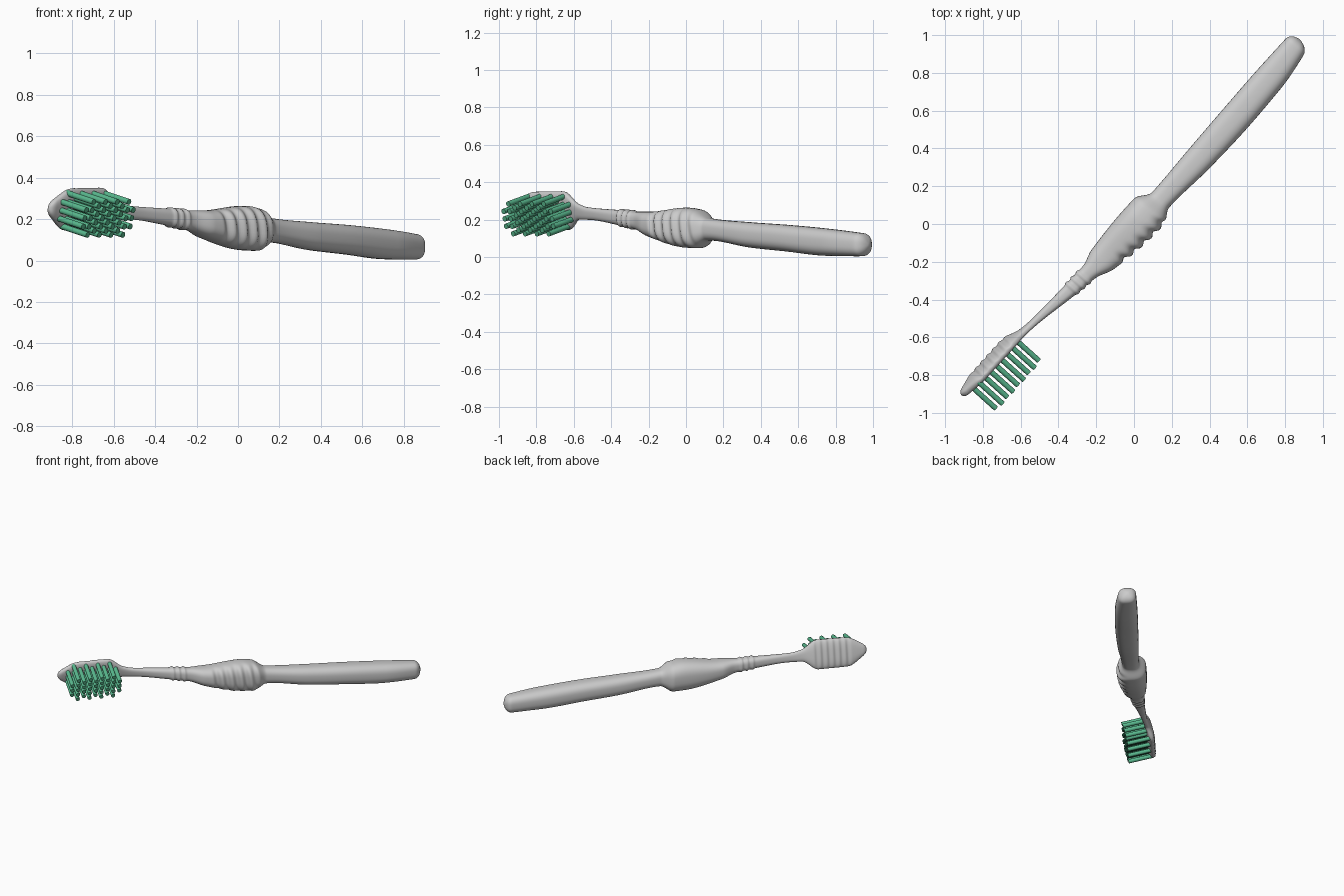
import bpy, bmesh
from math import sin, cos, pi, radians, exp
from mathutils import Vector, Matrix

if "Cube" in bpy.data.objects:
    bpy.data.objects.remove(bpy.data.objects["Cube"])

# Brush frame: E1 runs head to tail, E2 points to the bristle side
A = radians(48)
E1 = Vector((cos(A), sin(A), 0))
E2 = Vector((sin(A), -cos(A), 0))
UP = Vector((0, 0, 1))

# Stations: along, back, front, bottom, top
ST = [
    (-1.27, -.092, -.052, .215, .289),
    (-1.14, -.103, -.047, .143, .351),
    (-.93, -.102, -.045, .142, .354),
    (-.82, -.074, -.036, .200, .285),
    (-.74, -.065, -.026, .199, .265),
    (-.48, -.055, .021, .168, .250),
    (-.35, -.052, .040, .146, .242),
    (-.25, -.076, .080, .110, .242),
    (.02, -.091, .120, .050, .264),
    (.10, -.090, .122, .047, .254),
    (.19, -.041, .080, .088, .207),
    (.50, -.050, .100, .050, .185),
    (.75, -.056, .106, .030, .172),
    (1.05, -.061, .098, .006, .150),
    (1.25, -.060, .072, .004, .130),
    (1.313, -.058, .056, .010, .122),
]


def slopes(c):
    # monotone slopes keep the profile free of overshoot
    d = [(ST[i+1][c] - ST[i][c]) / (ST[i+1][0] - ST[i][0]) for i in range(len(ST)-1)]
    m = [d[0]]
    for a, b in zip(d, d[1:]):
        m.append(2*a*b/(a+b) if a*b > 0 else 0)
    return m + [d[-1]]


SL = [slopes(c) for c in range(1, 5)]


def profile(u):
    i = max(j for j in range(len(ST)-1) if ST[j][0] <= max(u, ST[0][0]))
    h = ST[i+1][0] - ST[i][0]
    t = max(0, (u - ST[i][0]) / h)
    return [(2*t**3-3*t*t+1)*ST[i][c] + (t**3-2*t*t+t)*h*SL[c-1][i]
            + (3*t*t-2*t**3)*ST[i+1][c] + (t**3-t*t)*h*SL[c-1][i+1] for c in range(1, 5)]


def point(u, v, z, dv, dw):
    # the head leans so the bristles aim slightly down
    t = radians(14) * min(1, max(0, (-.5 - u) / .38))
    return E1*u + E2*(v + dv*cos(t) + dw*sin(t)) + UP*(z + dw*cos(t) - dv*sin(t))


def ripple(u, lo, hi, pitch):
    return (cos(2*pi*(u-lo)/pitch) - 1) / 2 if lo < u < hi else 0


def round_end(distance, radius):
    x = 1 - min(1, distance / radius)
    return max(.02, 1 - x*x) ** .5


def finish(name, bm):
    bmesh.ops.recalc_face_normals(bm, faces=bm.faces)
    me = bpy.data.meshes.new(name)
    bm.to_mesh(me)
    bm.free()
    ob = bpy.data.objects.new(name, me)
    bpy.context.collection.objects.link(ob)
    bpy.ops.object.select_all(action='DESELECT')
    ob.select_set(True)
    bpy.context.view_layer.objects.active = ob
    bpy.ops.object.shade_smooth_by_angle(angle=radians(50))
    return ob


# Handle, grip, neck and head as one loft
bm = bmesh.new()
N, K = 48, 320
START, END = -1.285, 1.313
rings = []
for i in range(K + 1):
    u = START + (END - START) * i / K
    b, f, lo, hi = profile(u)
    v, z, hv, hw = (b+f)/2, (lo+hi)/2, (f-b)/2, (hi-lo)/2
    # rounded tip and tail
    cap = round_end(u - START, .03) * round_end(END - u, .045)
    # collar rings on the neck
    ring = sum(exp(-((u + .43 + .04*k)/.010)**2) for k in (-1, 0, 1)) * .008
    hv, hw = hv*cap + ring, hw*cap + ring
    row = []
    for k in range(N):
        c, s = cos(2*pi*k/N), sin(2*pi*k/N)
        dv = hv*abs(c)**.75*(1 if c > 0 else -1)
        dw = hw*abs(s)**.75*(1 if s > 0 else -1)
        # finger ridges on the front of the grip, small ribs on the back of the head
        dv += .018*max(c, 0)**.5*ripple(u + dw*.15, -.20, .14, .068)
        dv -= .008*max(-c, 0)**.5*ripple(u, -1.17, -.90, .045)
        row.append(bm.verts.new(point(u, v, z, dv, dw)))
    rings.append(row)
for p, q in zip(rings, rings[1:]):
    for k in range(N):
        bm.faces.new((p[k], p[(k+1) % N], q[(k+1) % N], q[k]))
bm.faces.new(rings[0])
bm.faces.new(rings[-1])
finish("brush_body", bm)

# Bristle tufts in staggered columns
bm = bmesh.new()
cols = 9
for i in range(cols):
    u = -1.215 + .0425*i
    n = 3 if i in (0, cols-1) else (5 if i % 2 else 4)
    for j in range(n):
        w = (j - (n-1)/2)*.041
        p0 = point(u, -.075, .247, 0, w)
        p1 = point(u, -.075, .247, .180, w)
        d = p1 - p0
        m = Matrix.Translation((p0+p1)/2) @ d.to_track_quat('Z', 'Y').to_matrix().to_4x4()
        bmesh.ops.create_cone(bm, cap_ends=True, segments=14, radius1=.0145,
                              radius2=.0145, depth=d.length, matrix=m)
bristles = finish("bristles", bm)
green = bpy.data.materials.new("bristle_green")
green.diffuse_color = (.10, .48, .27, 1)
green.use_nodes = True
green.node_tree.nodes["Principled BSDF"].inputs["Base Color"].default_value = green.diffuse_color
bristles.data.materials.append(green)
